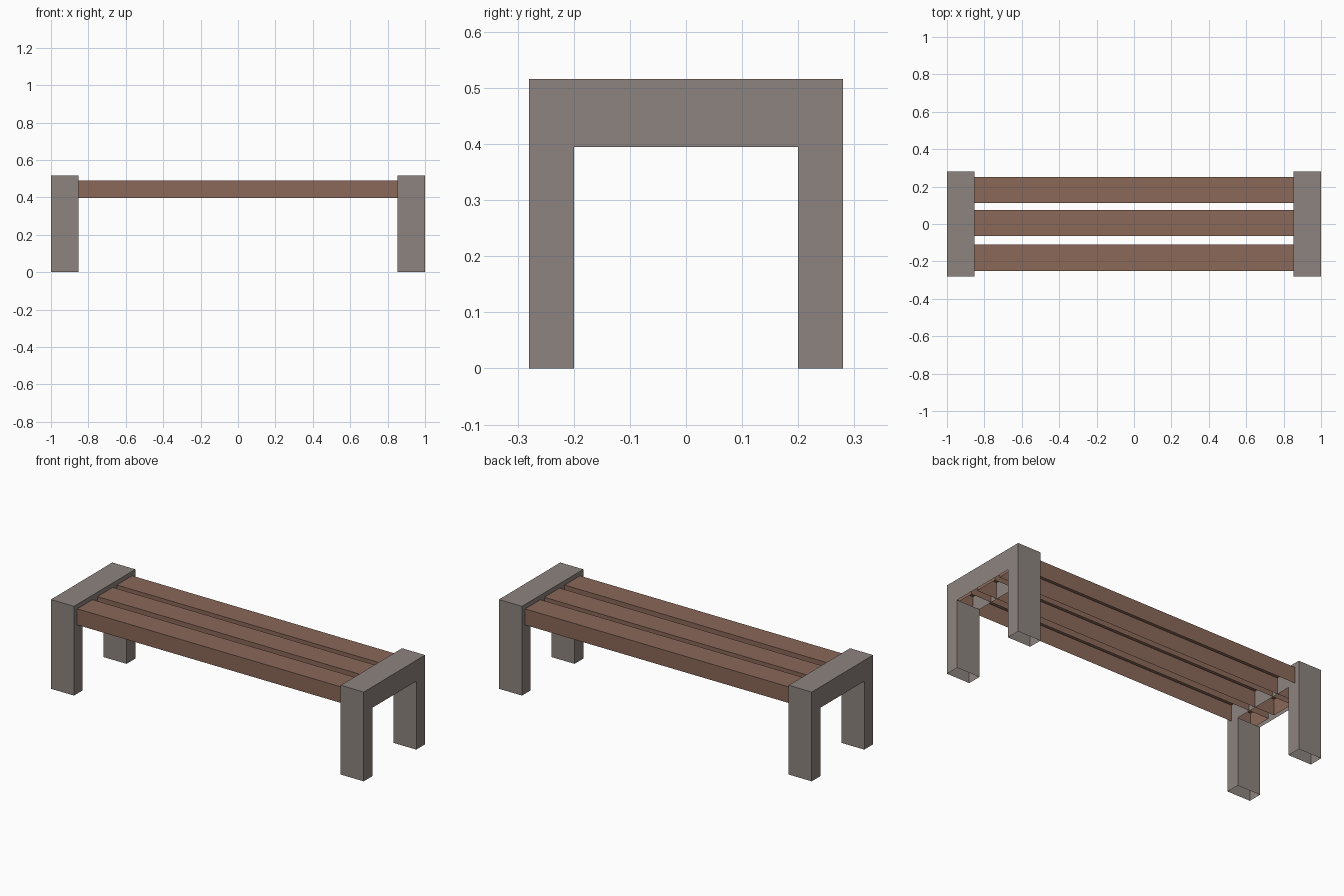
import bpy
import bmesh

cube = bpy.data.objects.get("Cube")
if cube:
    bpy.data.objects.remove(cube, do_unlink=True)


def make_material(name, color):
    mat = bpy.data.materials.new(name)
    mat.use_nodes = True
    mat.diffuse_color = color
    mat.node_tree.nodes["Principled BSDF"].inputs["Base Color"].default_value = color
    return mat


concrete = make_material("warm grey concrete", (0.27, 0.23, 0.212, 1))
wood = make_material("brown wood", (0.254, 0.138, 0.098, 1))


def extrude_profile(name, profile, x0, x1, mat):
    """Extrude a (y, z) profile along x into a shell that is open underneath."""
    bm = bmesh.new()
    face = bm.faces.new([bm.verts.new((x0, y, z)) for y, z in profile])
    result = bmesh.ops.extrude_face_region(bm, geom=[face], use_keep_orig=True)
    moved = [v for v in result["geom"] if isinstance(v, bmesh.types.BMVert)]
    bmesh.ops.translate(bm, verts=moved, vec=(x1 - x0, 0, 0))
    bmesh.ops.recalc_face_normals(bm, faces=bm.faces)
    bm.normal_update()
    undersides = [f for f in bm.faces if f.normal.z < -0.5]
    bmesh.ops.delete(bm, geom=undersides, context='FACES')
    mesh = bpy.data.meshes.new(name)
    bm.to_mesh(mesh)
    bm.free()
    mesh.materials.append(mat)
    obj = bpy.data.objects.new(name, mesh)
    bpy.context.collection.objects.link(obj)
    return obj


# End frames: two legs joined by a deep top beam
depth, inner, beam_z, top = 0.28, 0.2, 0.395, 0.516
half = [(inner, beam_z), (inner, 0), (depth, 0), (depth, top)]
frame = half + [(-y, z) for y, z in reversed(half)]
for side, sign in (("left", 1), ("right", -1)):
    extrude_profile(side + "_end_frame", frame, sign * 0.853, sign * 1.0, concrete)

# Seat planks, running into the end frames
for label, y in (("front", -0.18), ("middle", 0.005), ("back", 0.181)):
    w = 0.07
    board = [(y - w, 0.397), (y + w, 0.397), (y + w, 0.49), (y - w, 0.49)]
    extrude_profile(label + "_seat_plank", board, -0.98, 0.98, wood)
